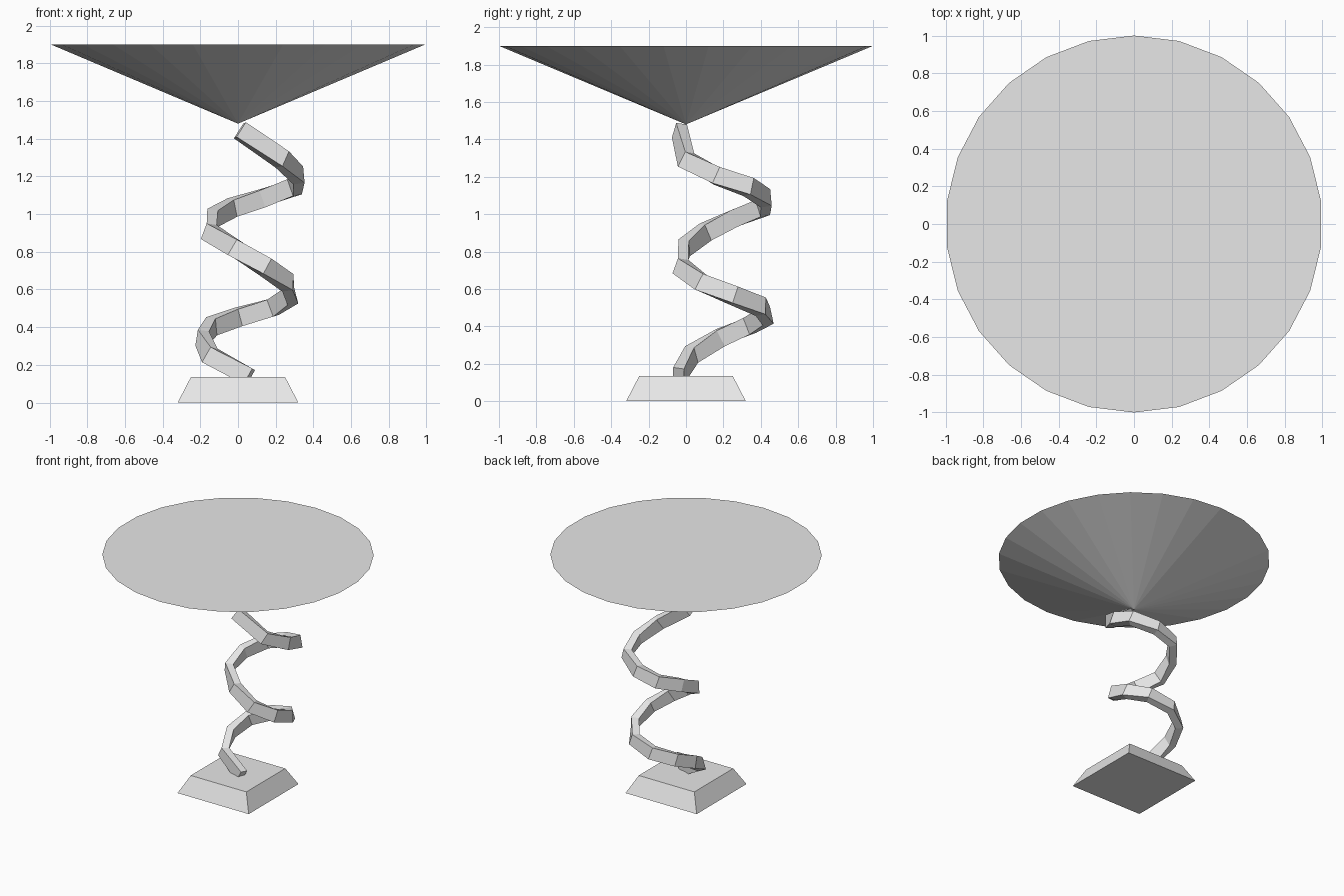
import bpy
import bmesh
import math
from mathutils import Vector

cube = bpy.data.objects.get("Cube")
if cube:
    bpy.data.objects.remove(cube, do_unlink=True)

# One plain grey for the whole table
grey = bpy.data.materials.new("plain grey")
grey.use_nodes = True
colour = (0.8, 0.8, 0.8, 1.0)
grey.diffuse_color = colour
grey.node_tree.nodes["Principled BSDF"].inputs["Base Color"].default_value = colour


def add_cone(name, sides, bottom_radius, top_radius, bottom, top, turn=0.0):
    bpy.ops.mesh.primitive_cone_add(
        vertices=sides, radius1=bottom_radius, radius2=top_radius,
        depth=top - bottom, location=(0, 0, (bottom + top) / 2),
        rotation=(0, 0, turn))
    obj = bpy.context.object
    obj.name = name
    obj.data.materials.append(grey)
    return obj


def sweep_bar(name, path, width, height, roll):
    """Sweep a rectangular section along a path, kept upright with a slight roll."""
    points = [Vector(p) for p in path]
    last = len(points) - 1
    bm = bmesh.new()
    rings = []
    for i, point in enumerate(points):
        before, after = points[max(i - 1, 0)], points[min(i + 1, last)]
        tangent = (after - before).normalized()
        side = tangent.cross(Vector((0, 0, 1))).normalized()
        up = side.cross(tangent)
        out = (side * math.cos(roll) + up * math.sin(roll)) * width / 2
        rise = (up * math.cos(roll) - side * math.sin(roll)) * height / 2
        corners = (out + rise, rise - out, -out - rise, out - rise)
        rings.append([bm.verts.new(point + c) for c in corners])
    for a, b in zip(rings, rings[1:]):
        for k in range(4):
            n = (k + 1) % 4
            bm.faces.new((a[k], a[n], b[n], b[k]))
    bm.faces.new(rings[0])
    bm.faces.new(rings[-1])
    bmesh.ops.recalc_face_normals(bm, faces=bm.faces)
    mesh = bpy.data.meshes.new(name)
    bm.to_mesh(mesh)
    bm.free()
    mesh.materials.append(grey)
    obj = bpy.data.objects.new(name, mesh)
    bpy.context.collection.objects.link(obj)
    return obj


# Tapered square foot
add_cone("base", 4, 0.32 * math.sqrt(2), 0.25 * math.sqrt(2), 0, 0.135, math.pi / 4)

# Wide faceted funnel with a flat top
add_cone("table_top", 26, 0, 1, 1.48, 1.9)

# Hand-bent spiral stem, from the funnel tip down into the foot
stem_path = [
    (0.01, -0.035, 1.445), (0.235, 0.0, 1.29), (0.32, 0.165, 1.205),
    (0.3, 0.335, 1.145), (0.135, 0.425, 1.085), (-0.03, 0.41, 1.035),
    (-0.135, 0.265, 0.98), (-0.155, 0.105, 0.905), (-0.02, -0.01, 0.82),
    (0.145, -0.03, 0.72), (0.265, 0.08, 0.635), (0.28, 0.255, 0.565),
    (0.185, 0.4, 0.505), (0.005, 0.43, 0.455), (-0.14, 0.34, 0.405),
    (-0.19, 0.185, 0.34), (-0.15, 0.03, 0.25), (0.06, -0.04, 0.135),
]
sweep_bar("spiral_stem", stem_path, 0.06, 0.095, math.radians(9))
